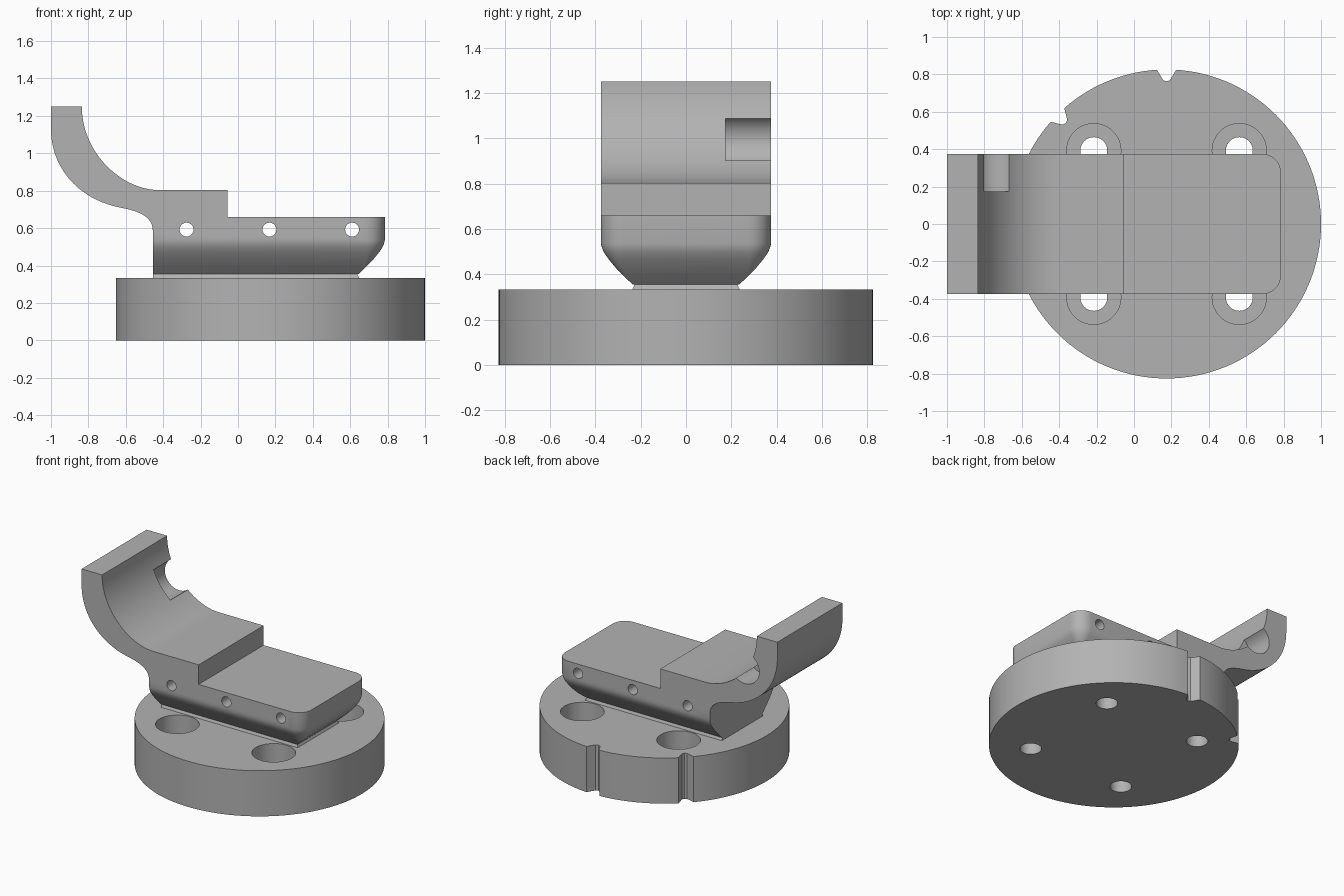
import bpy, bmesh, math
from mathutils import Vector, Matrix

if "Cube" in bpy.data.objects:
    bpy.data.objects.remove(bpy.data.objects["Cube"])

grey = bpy.data.materials.new("machined grey")
grey.use_nodes = True
grey.diffuse_color = (0.45, 0.45, 0.45, 1)
grey.node_tree.nodes["Principled BSDF"].inputs["Base Color"].default_value = grey.diffuse_color


def loft(name, rings):
    """Closed solid through rings with equal point counts."""
    bm = bmesh.new()
    loops = [[bm.verts.new(p) for p in ring] for ring in rings]
    n = len(loops[0])
    for a, b in zip(loops, loops[1:]):
        for i in range(n):
            j = (i + 1) % n
            bm.faces.new((a[i], a[j], b[j], b[i]))
    bm.faces.new(loops[0])
    bm.faces.new(loops[-1])
    bmesh.ops.recalc_face_normals(bm, faces=bm.faces)
    mesh = bpy.data.meshes.new(name)
    bm.to_mesh(mesh)
    bm.free()
    mesh.materials.append(grey)
    ob = bpy.data.objects.new(name, mesh)
    bpy.context.collection.objects.link(ob)
    return ob


def cylinder(name, x, y, radius, z0, z1, sides=48):
    ring = [(x + radius * math.cos(2 * math.pi * i / sides),
             y + radius * math.sin(2 * math.pi * i / sides)) for i in range(sides)]
    return loft(name, [[(*p, z) for p in ring] for z in (z0, z1)])


def cross_cylinder(name, x, z, radius, y0, y1):
    """Cylinder lying along y."""
    ob = cylinder(name, x, -z, radius, y0, y1)
    ob.data.transform(Matrix(((1, 0, 0, 0), (0, 0, 1, 0), (0, -1, 0, 0), (0, 0, 0, 1))))
    return ob


def combine(target, tool, operation="DIFFERENCE"):
    mod = target.modifiers.new(operation.title(), "BOOLEAN")
    mod.operation, mod.object, mod.solver = operation, tool, "EXACT"
    bpy.context.view_layer.objects.active = target
    bpy.ops.object.modifier_apply(modifier=mod.name)
    bpy.data.objects.remove(tool)


def bezier(a, b, c, d, steps=14):
    a, b, c, d = map(Vector, (a, b, c, d))
    return [a * (1 - t) ** 3 + b * 3 * t * (1 - t) ** 2 + c * 3 * t * t * (1 - t) + d * t ** 3
            for t in (i / steps for i in range(steps + 1))]


# Round base flange with counterbored bolt holes
CX, RADIUS, TOP = 0.174, 0.826, 0.333
base = cylinder("base_flange", CX, 0, RADIUS, 0, TOP, 128)
for sx in (-1, 1):
    for sy in (-1, 1):
        x, y = CX + sx * 0.389, sy * 0.392
        combine(base, cylinder("bolt_hole", x, y, 0.072, -0.1, 0.5))
        combine(base, cylinder("counterbore", x, y, 0.145, 0.13, 0.5))

# Two rounded V notches in the rim
notch = [(0.88, 0.085), (0.782, 0.026), (0.768, 0.017), (0.762, 0),
         (0.768, -0.017), (0.782, -0.026), (0.88, -0.085)]
for angle in (90, 135):
    c, s = math.cos(math.radians(angle)), math.sin(math.radians(angle))
    ring = [(CX + r * c - w * s, r * s + w * c) for r, w in notch]
    combine(base, loft("rim_notch", [[(*p, z) for p in ring] for z in (-0.1, 0.5)]))

# Jaw body: flat back end, rounded front corners, curved taper underneath
BACK, FRONT, HALF = -0.455, 0.785, 0.375


def body_ring(z, inset):
    x, y = FRONT - inset, HALF - inset
    r = max(0.1 - inset, 0.004)
    arc = [(x - r + r * math.cos(a), y - r + r * math.sin(a))
           for a in (math.pi / 2 * i / 12 for i in range(13))]
    half = arc + [(BACK, y)]
    return [(px, py, z) for px, py in half] + [(px, -py, z) for px, py in reversed(half)]


taper = [(0.355, 0.14), (0.39, 0.103), (0.43, 0.064), (0.465, 0.035),
         (0.495, 0.014), (0.515, 0.005), (0.535, 0), (0.66, 0)]
body = loft("jaw_body", [body_ring(z, d) for z, d in taper])

# Hooked arm and raised step, one profile across the full width
profile = [Vector((-0.055, 0.66)), Vector((-0.055, 0.803))]
profile += bezier((-0.42, 0.803), (-0.62, 0.803), (-0.835, 1.0), (-0.835, 1.25), 24)
profile += [Vector((-1, 1.25))]
profile += bezier((-1, 1.13), (-1, 0.93), (-0.86, 0.755), (-0.63, 0.71), 20)
profile += bezier((-0.63, 0.71), (-0.53, 0.69), (-0.455, 0.665), (-0.455, 0.58), 12)[1:]
profile += [Vector((BACK, 0.66))]
arm = loft("hooked_arm", [[(p.x, y, p.y) for p in profile] for y in (-HALF, HALF)])
combine(arm, cross_cylinder("arm_pocket", -0.738, 0.993, 0.115, 0.175, 0.5))
combine(body, arm, "UNION")

# Cross holes through the jaw
for x in (-0.275, 0.168, 0.61):
    combine(body, cross_cylinder("cross_hole", x, 0.592, 0.037, -0.6, 0.6))

# Thin pedestal between flange and jaw
pedestal = loft("pedestal", [[(BACK, -y, z), (x, -y, z), (x, y, z), (BACK, y, z)]
                             for z, x, y in ((TOP, 0.648, 0.237), (0.355, 0.638, 0.227))])

for ob in (base, body, pedestal):
    bpy.ops.object.select_all(action="DESELECT")
    ob.select_set(True)
    bpy.context.view_layer.objects.active = ob
    bpy.ops.object.shade_smooth_by_angle(angle=math.radians(25))
